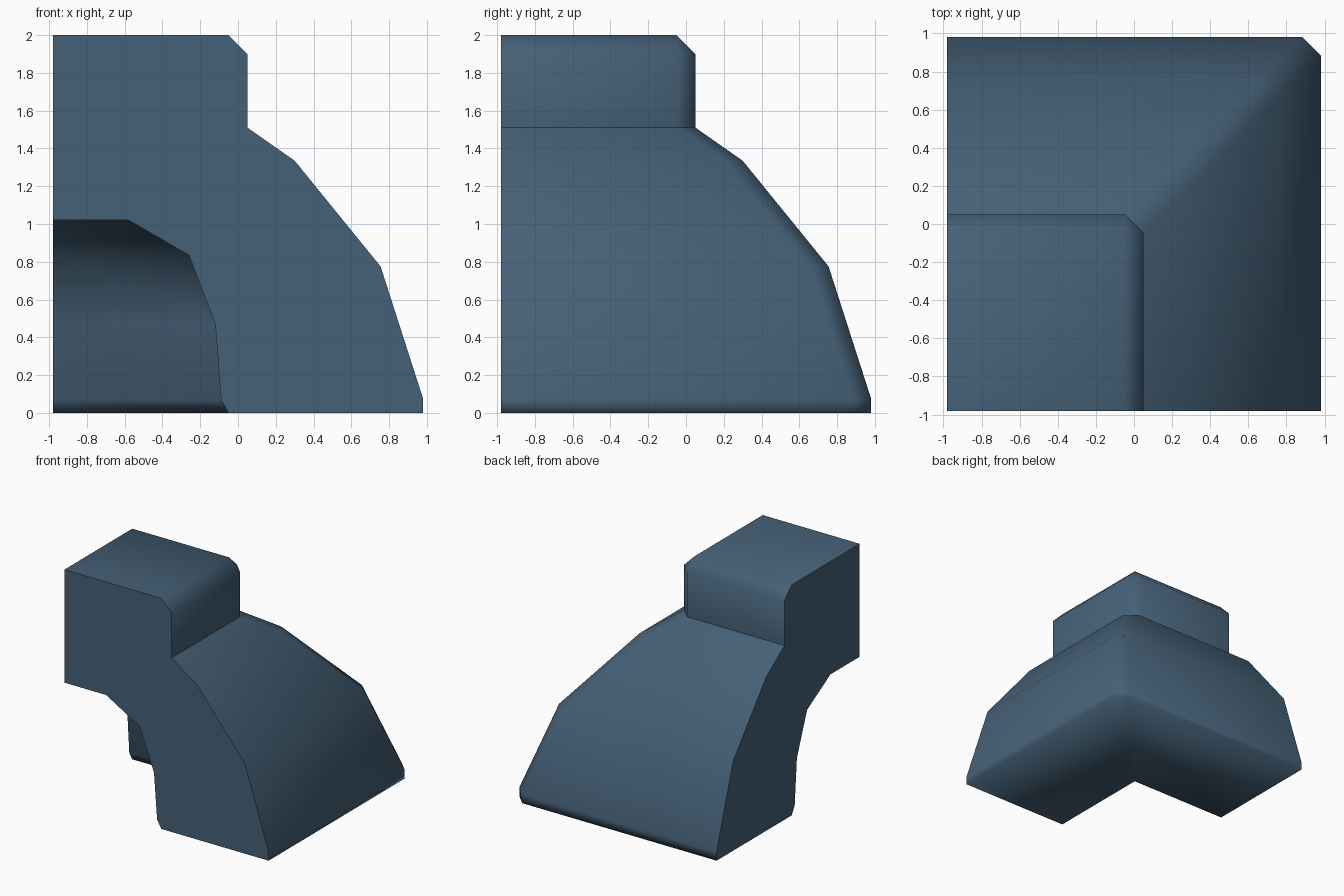
import bpy, bmesh, math

if "Cube" in bpy.data.objects:
    bpy.data.objects.remove(bpy.data.objects["Cube"])

E = -0.98  # plane of the two cut ends
# Profile: (distance from the centre, height, corner chamfer)
PROFILE = [
    (E, 2.0, 0), (-0.05, 2.0, 0), (0.05, 1.9, 0.095), (0.05, 1.51, 0.095),
    (0.30, 1.335, 0.095), (0.755, 0.775, 0.095), (0.98, 0.075, 0.095),
    (0.98, 0.0, 0.095), (-0.05, 0.0, 0), (-0.09, 0.07, 0), (-0.12, 0.47, 0),
    (-0.26, 0.835, 0), (-0.58, 1.02, 0), (E, 1.02, 0),
]

# Sweep the profile around the mitred corner
bm = bmesh.new()
rows = []
for u, z, c in PROFILE:
    pts = [(u, E), (u, u - c), (u - c, u), (E, u)]
    rows.append([bm.verts.new((x, y, z)) for x, y in pts])
for a, b in zip(rows, rows[1:]):
    for i in range(3):
        bm.faces.new((a[i], a[i + 1], b[i + 1], b[i]))
# Flat cut ends
bm.faces.new([r[0] for r in rows])
bm.faces.new([r[3] for r in rows])
bmesh.ops.remove_doubles(bm, verts=bm.verts, dist=0.001)
bmesh.ops.dissolve_degenerate(bm, edges=bm.edges, dist=0.001)
bmesh.ops.recalc_face_normals(bm, faces=bm.faces)

# Soft bevels and foot edge, hard creases elsewhere
for f in bm.faces:
    f.smooth = True
for e in bm.edges:
    foot = all(v.co.z < 0.01 for v in e.verts)
    on_end = any(all(abs(v.co[k] - E) < 0.001 for v in e.verts) for k in (0, 1))
    sharp = e.calc_face_angle(0) > math.radians(50) and not foot
    e.smooth = not (sharp or on_end)

mesh = bpy.data.meshes.new("corner_moulding")
bm.to_mesh(mesh)
bm.free()
obj = bpy.data.objects.new("corner_moulding", mesh)
bpy.context.collection.objects.link(obj)

mat = bpy.data.materials.new("slate blue")
mat.diffuse_color = (0.06, 0.12, 0.185, 1)
mat.use_nodes = True
mat.node_tree.nodes["Principled BSDF"].inputs["Base Color"].default_value = mat.diffuse_color
mesh.materials.append(mat)
